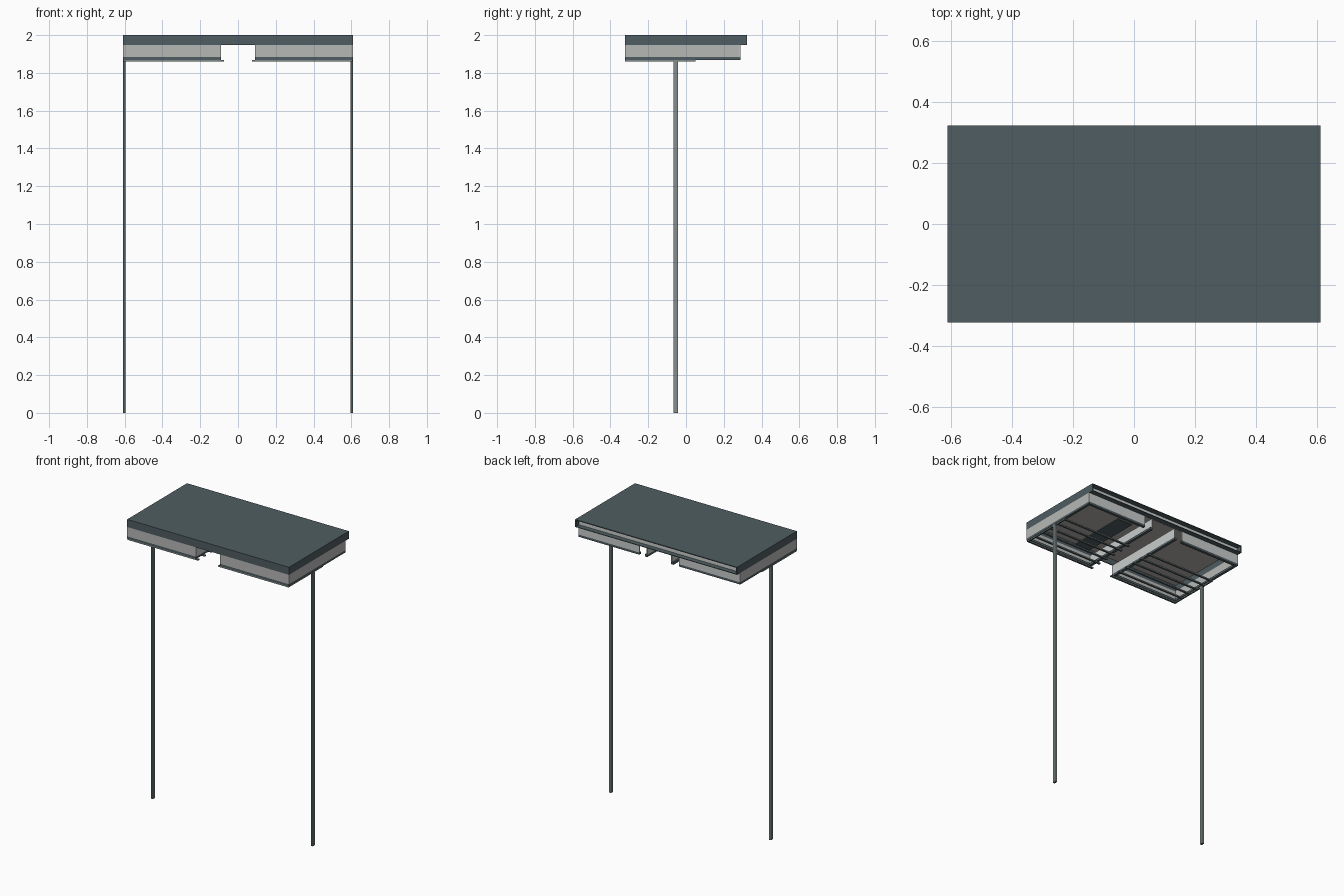
import bpy, bmesh

if "Cube" in bpy.data.objects:
    bpy.data.objects.remove(bpy.data.objects["Cube"])


def material(name, rgb):
    m = bpy.data.materials.new(name)
    m.diffuse_color = (*rgb, 1)
    m.use_nodes = True
    m.node_tree.nodes["Principled BSDF"].inputs["Base Color"].default_value = m.diffuse_color
    return m


SLATE = material("slate", (0.080, 0.110, 0.122))
LIGHT = material("light grey", (0.47, 0.485, 0.47))
PALE = material("pale grey", (0.58, 0.61, 0.59))
LINING = material("lining grey", (0.47, 0.455, 0.42))
MID = material("mid grey", (0.23, 0.27, 0.27))


def boxes(name, spans, mats, rule=None):
    """One object of boxes (x0, x1, y0, y1, z0, z1); rule(normal) picks a material."""
    bm = bmesh.new()
    for x0, x1, y0, y1, z0, z1 in spans:
        x0, x1 = sorted((x0, x1))
        vs = bmesh.ops.create_cube(bm, size=1)["verts"]
        for v in vs:
            v.co = (x1 if v.co.x > 0 else x0,
                    y1 if v.co.y > 0 else y0,
                    z1 if v.co.z > 0 else z0)
    bm.normal_update()
    if rule:
        for f in bm.faces:
            f.material_index = rule(f.normal)
    me = bpy.data.meshes.new(name)
    bm.to_mesh(me)
    bm.free()
    for m in mats:
        me.materials.append(m)
    ob = bpy.data.objects.new(name, me)
    bpy.context.collection.objects.link(ob)
    return ob


X, Y, T = 0.61, 0.322, 0.006     # half width, half depth, sheet thickness
BACK = 0.288                     # back face of the hanging frames
INNER = 0.09                     # half width of the centre gap
EAVE = 1.948                     # underside of the fascia

# Roof sheet
boxes("roof_sheet", [(-X, X, -Y, Y, 1.994, 2.0)], [SLATE])

# Fascia on the front and both ends; the back stays open
boxes("roof_fascia", [
    (-X, X, -Y, -Y + T, EAVE, 1.994),
    (-X, -X + T, -Y + T, Y, EAVE, 1.994),
    (X - T, X, -Y + T, Y, EAVE, 1.994)], [SLATE])

# Lining under the roof, back wall above the frames and its lower lip
boxes("roof_lining", [(-X + T, X - T, -Y + T, BACK - T, 1.99, 1.994)], [LINING])
boxes("back_upper_wall", [(-X + T, X - T, BACK - T, BACK, EAVE, 1.994)], [PALE])
boxes("back_lip", [(-X + T, X - T, BACK, Y, EAVE, EAVE + 0.004)], [SLATE])
boxes("lining_strip", [(0.10, 0.215, -Y + T, 0.10, 1.985, 1.99)], [SLATE])

for side, s in (("left", -1), ("right", 1)):
    # Walls of the hollow hanging frame, with a slot in the back
    z0, z1 = 1.884, EAVE
    boxes(f"{side}_outer_walls", [
        (s * INNER, s * X, -Y, -Y + T, z0, z1),
        (s * (X - T), s * X, -Y + T, BACK - T, z0, z1)], [LIGHT])
    boxes(f"{side}_inner_walls", [
        (s * 0.15, s * X, BACK - T, BACK, z0, z1),
        (s * INNER, s * (INNER + T), -Y + T, BACK, z0, z1)], [PALE])

    # Dark rim around the bottom of the frame
    W, z0, z1 = 0.018, 1.869, 1.884
    boxes(f"{side}_frame_rim", [
        (s * INNER, s * X, -Y, -Y + W, z0, z1),
        (s * 0.15, s * X, BACK - W, BACK, z0, z1),
        (s * (X - W), s * X, -Y + W, BACK - W, z0, z1),
        (s * INNER, s * (INNER + W), -Y + W, BACK, z0, z1)], [SLATE])

    # Long slats under the front half of the frame, tied at the outer end
    slats = [(s * 0.075, s * 0.597, y, y + 0.014, 1.861, 1.869)
             for y in [-Y + 0.0715 * i for i in range(6)]]
    slats.append((s * 0.597, s * 0.607, -Y, 0.05, 1.861, 1.869))
    boxes(f"{side}_slats", slats, [SLATE, MID], lambda n: int(abs(n.z) < 0.5))

    # Slender post, slate on the front and paler on the other faces
    boxes(f"{side}_post", [(s * 0.595, s * X, -0.066, -0.043, 0, 1.869)],
          [SLATE, MID], lambda n: int(abs(n.x) > 0.5 or n.y > 0.5))
